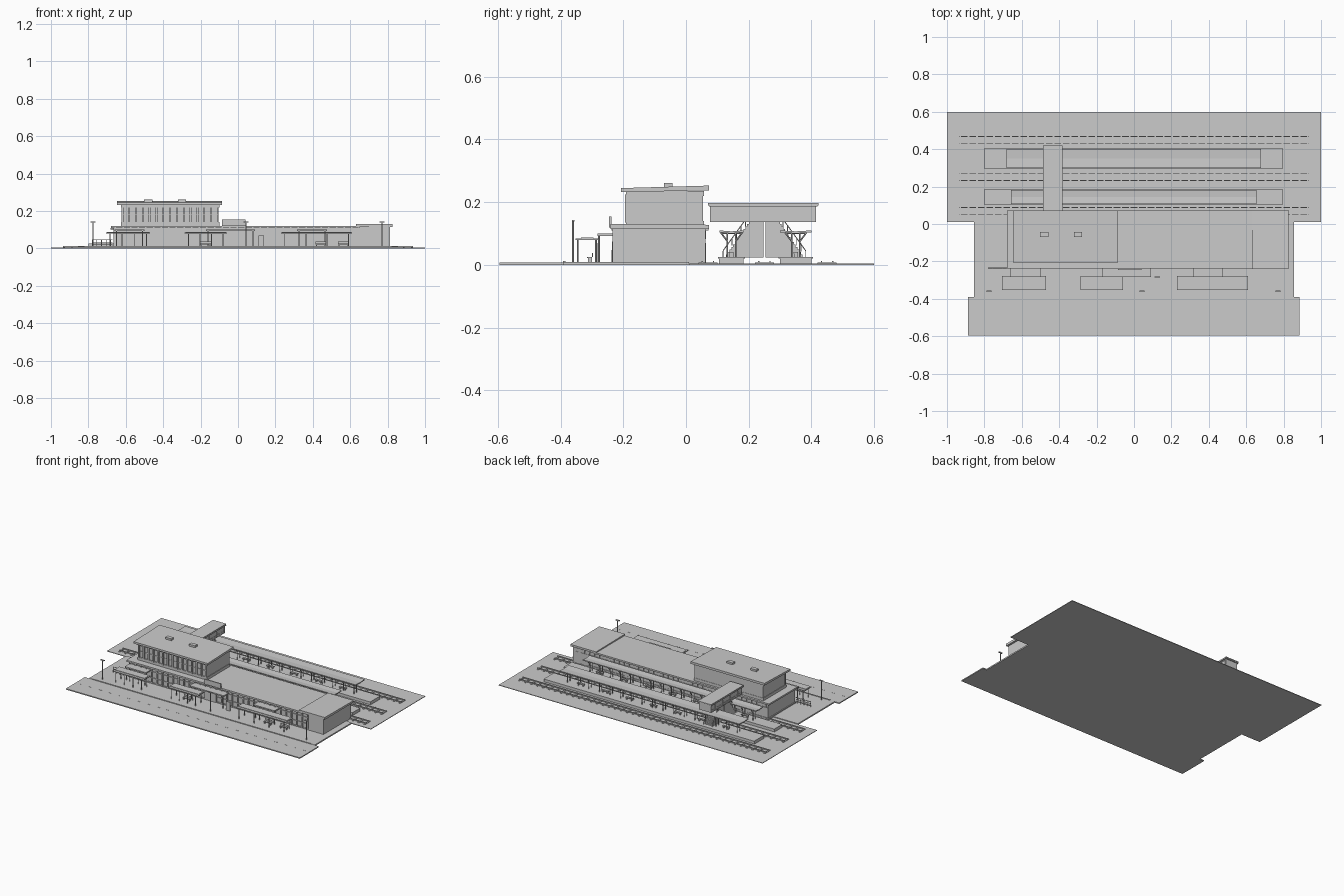
import bpy, bmesh
from mathutils import Vector


def mesh(name, fill):
    bm = bmesh.new()
    fill(bm)
    bmesh.ops.recalc_face_normals(bm, faces=bm.faces)
    me = bpy.data.meshes.new(name)
    bm.to_mesh(me)
    bm.free()
    ob = bpy.data.objects.new(name, me)
    bpy.context.collection.objects.link(ob)
    return ob


def add_box(bm, x0, x1, y0, y1, z0, z1):
    v = bmesh.ops.create_cube(bm, size=1)["verts"]
    for p in v:
        p.co = ((x0 + x1) / 2 + p.co.x * (x1 - x0), (y0 + y1) / 2 + p.co.y * (y1 - y0),
                (z0 + z1) / 2 + p.co.z * (z1 - z0))


def boxes(name, items):
    return mesh(name, lambda bm: [add_box(bm, *i) for i in items])


def prism(name, x0, x1, profile):
    # extrude a (y, z) profile along x
    def fill(bm):
        f = bm.faces.new([bm.verts.new((x0, y, z)) for y, z in profile])
        r = bmesh.ops.extrude_face_region(bm, geom=[f])
        bmesh.ops.translate(bm, vec=(x1 - x0, 0, 0),
                            verts=[g for g in r["geom"] if isinstance(g, bmesh.types.BMVert)])
    return mesh(name, fill)


def rods(name, pairs, r=0.002, n=6):
    def fill(bm):
        for a, b in pairs:
            a, b = Vector(a), Vector(b)
            v = bmesh.ops.create_cone(bm, cap_ends=True, segments=n, radius1=r, radius2=r,
                                      depth=(b - a).length)["verts"]
            q = Vector((0, 0, 1)).rotation_difference(b - a)
            for p in v:
                p.co = q @ p.co + (a + b) / 2
    return mesh(name, fill)


def steps(a, b, n):
    return [a + (b - a) * i / (n - 1) for i in range(n)]


# ground
boxes("track_bed", [(-1, 1, 0.01, 0.6, 0, 0.004)])
boxes("forecourt", [(-0.855, 0.855, -0.39, 0.01, 0, 0.009)])
boxes("road", [(-0.888, 0.885, -0.595, -0.39, 0, 0.007)])
boxes("kerb", [(-0.82, 0.82, -0.392, -0.385, 0.004, 0.012)])
boxes("road_dashes", [(x - 0.012, x + 0.012, -0.492, -0.488, 0.006, 0.008) for x in steps(-0.85, 0.85, 24)])

# tracks
for i, y in enumerate((0.07, 0.25, 0.45)):
    boxes(f"sleepers_{i}", [(x - 0.005, x + 0.005, y - 0.03, y + 0.03, 0.003, 0.008)
                            for x in steps(-0.93, 0.93, 42)])
    boxes(f"rails_{i}", [(-0.935, 0.935, y + s - 0.002, y + s + 0.002, 0.006, 0.013) for s in (-0.018, 0.018)])

# platforms with canopies on braced posts
for i, (y0, y1, xc) in enumerate(((0.102, 0.188, 0.658), (0.295, 0.405, 0.683))):
    ym = (y0 + y1) / 2
    boxes(f"platform_{i}", [(-0.8, 0.795, y0 + 0.004, y1 - 0.004, 0.003, 0.02),
                            (-0.8, 0.795, y0, y1, 0.02, 0.025)])
    prism(f"platform_canopy_{i}", -xc, xc - 0.003,
          [(y0 + 0.005, 0.104), (ym, 0.1), (y1 - 0.005, 0.104),
           (y1 - 0.005, 0.11), (ym, 0.107), (y0 + 0.005, 0.11)])
    p = []
    for x in steps(-xc + 0.04, xc - 0.04, 17):
        for s in (-1, 1):
            yp = ym + s * 0.013
            p += [((x, yp, 0.024), (x, yp, 0.103)), ((x, yp, 0.075), (x, ym + s * 0.034, 0.103))]
        p += [((x, ym - 0.034, 0.101), (x, ym + 0.034, 0.101))]
    rods(f"canopy_posts_{i}", p, 0.0025)
    boxes(f"platform_benches_{i}", [(x - 0.025, x + 0.025, ym - 0.007, ym + 0.007, 0.036, 0.041)
                                    for x in steps(-0.55, 0.55, 7)]
          + [(x + d - 0.003, x + d + 0.003, ym - 0.006, ym + 0.006, 0.024, 0.037)
             for x in steps(-0.55, 0.55, 7) for d in (-0.018, 0.018)])

# footbridge
bx0, bx1 = -0.48, -0.39
boxes("bridge_body", [(bx0, bx1, 0.077, 0.414, 0.137, 0.186)])
boxes("bridge_roof", [(-0.487, -0.383, 0.073, 0.42, 0.186, 0.19), (-0.485, -0.385, 0.07, 0.422, 0.19, 0.197)])
for n, x in (("left", bx0), ("right", bx1)):
    boxes(f"bridge_window_frames_{n}",
          [(x - 0.002, x + 0.002, 0.08, 0.41, z, z + 0.004) for z in (0.137, 0.15, 0.178)]
          + [(x - 0.002, x + 0.002, y - 0.002, y + 0.002, 0.14, 0.182) for y in steps(0.085, 0.408, 9)])


# stairs stepping up to the bridge, mirrored about its middle
def stair(s):
    pts, n, ymid = [(0.128, 0.024)], 14, 0.247
    for k in range(n):
        z = 0.025 + 0.113 * (k + 1) / n
        pts += [(0.128 + 0.078 * k / n, z), (0.128 + 0.078 * (k + 1) / n, z)]
    pts += [(ymid, 0.138), (ymid, 0.024)]
    return [(y if s > 0 else 0.5 - y, z) for y, z in pts]


for n, s in (("near", 1), ("far", -1)):
    prism(f"stairs_{n}", -0.465, -0.405, stair(s))
    f = lambda y: y if s > 0 else 0.5 - y
    rail = []
    for x in (-0.467, -0.403):
        rail += [((x, f(0.118), 0.045), (x, f(0.19), 0.145))]
        rail += [((x, f(0.118 + 0.072 * t), 0.022 + 0.1 * t), (x, f(0.118 + 0.072 * t), 0.045 + 0.1 * t))
                 for t in steps(0, 1, 6)]
    rods(f"stair_handrails_{n}", rail, 0.0015)

# ground floor hall
boxes("hall_body", [(-0.665, 0.81, -0.228, 0.06, 0.005, 0.117)])
boxes("hall_roof", [(-0.68, 0.65, -0.237, 0.072, 0.11, 0.121)])
prism("end_roof", 0.63, 0.825, [(-0.24, 0.115), (0.074, 0.115), (0.074, 0.128), (-0.24, 0.131)])
boxes("end_wall", [(0.7, 0.812, -0.234, 0.062, 0.005, 0.117)])
boxes("hall_plinth", [(-0.67, 0.7, -0.232, 0.064, 0.005, 0.016)])
boxes("hall_front_mullions",
      [(x - 0.004, x + 0.004, -0.235, -0.225, 0.01, 0.11) for x in steps(-0.655, 0.69, 34)]
      + [(-0.665, 0.69, -0.233, -0.225, z, z + 0.004) for z in (0.045, 0.088)])
boxes("hall_back_frames",
      [(x - 0.003, x + 0.003, 0.058, 0.064, 0.085, 0.108) for x in steps(-0.65, 0.8, 40)]
      + [(-0.66, 0.805, 0.058, 0.064, z, z + 0.003) for z in (0.083, 0.106)])
boxes("hall_back_doors", [(x - 0.025, x + 0.025, 0.058, 0.063, 0.01, 0.07) for x in (-0.5, -0.2, 0.1, 0.4)])
boxes("sign_board", [(-0.085, 0.04, -0.246, -0.238, 0.12, 0.154)])

# upper floor
boxes("upper_body", [(-0.622, -0.103, -0.185, 0.055, 0.115, 0.235)])
boxes("upper_base", [(-0.626, -0.1, -0.192, 0.057, 0.118, 0.14)])
boxes("upper_head", [(-0.626, -0.1, -0.192, 0.057, 0.22, 0.235)])
boxes("upper_fins", [(x - 0.005, x + 0.005, -0.194, -0.18, 0.135, 0.225) for x in steps(-0.618, -0.108, 15)])
boxes("upper_window_bars", [(-0.62, -0.105, -0.188, -0.18, 0.178, 0.182)])
prism("upper_roof", -0.646, -0.085, [(-0.207, 0.232), (0.073, 0.238), (0.073, 0.253), (-0.207, 0.245)])
boxes("rooflights", [(x, x + 0.045, -0.07, -0.043, 0.24, 0.262) for x in (-0.502, -0.322)])

# covered walkways to the entrances, and bus shelters
links = ((-0.66, -0.5), (-0.17, 0.09), (0.315, 0.475))
shelters = ((-0.705, -0.47), (-0.285, -0.06), (0.23, 0.61))
for i, ((a, b), (c, d)) in enumerate(zip(links, shelters)):
    boxes(f"entrance_canopy_{i}", [(a, b, -0.283, -0.228, 0.092, 0.1)])
    rods(f"entrance_posts_{i}", [((x, -0.277, 0.008), (x, -0.277, 0.094)) for x in (a + 0.01, b - 0.01)], 0.003)
    boxes(f"entrance_doors_{i}", [((a + b) / 2 - 0.04 + k, (a + b) / 2 - 0.002 + k, -0.236, -0.226, 0.01, 0.075)
                                  for k in (0, 0.042)])
    boxes(f"shelter_roof_{i}", [(c, d, -0.352, -0.277, 0.08, 0.085),
                                (c + 0.004, d - 0.004, -0.335, -0.295, 0.084, 0.088)])
    xs = steps(c + 0.02, d - 0.02, 4)
    rods(f"shelter_posts_{i}", [((x, y, 0.008), (x, y, 0.082)) for x in xs for y in (-0.345, -0.287)], 0.0025)

# benches
for i, x in enumerate((-0.172, 0.442, 0.562)):
    boxes(f"bench_{i}", [(x - 0.028, x + 0.028, -0.315, -0.299, 0.022, 0.026),
                         (x - 0.028, x + 0.028, -0.3, -0.297, 0.026, 0.038)]
          + [(x + k - 0.002, x + k + 0.002, -0.313, -0.3, 0.008, 0.023) for k in (-0.022, 0.022)])

# information panel, lamps, railing
boxes("info_panel", [(0.11, 0.14, -0.287, -0.282, 0.008, 0.07)])
for i, x in enumerate((-0.775, 0.043, 0.77)):
    rods(f"lamp_post_{i}", [((x, -0.36, 0.008), (x, -0.36, 0.142))], 0.003, 8)
    boxes(f"lamp_head_{i}", [(x - 0.014, x + 0.014, -0.364, -0.355, 0.139, 0.144)])
rods("side_railing", [((-0.78, -0.235, z), (-0.67, -0.235, z)) for z in (0.02, 0.033, 0.046)]
     + [((x, -0.235, 0.008), (x, -0.235, 0.047)) for x in steps(-0.78, -0.68, 5)], 0.002)
